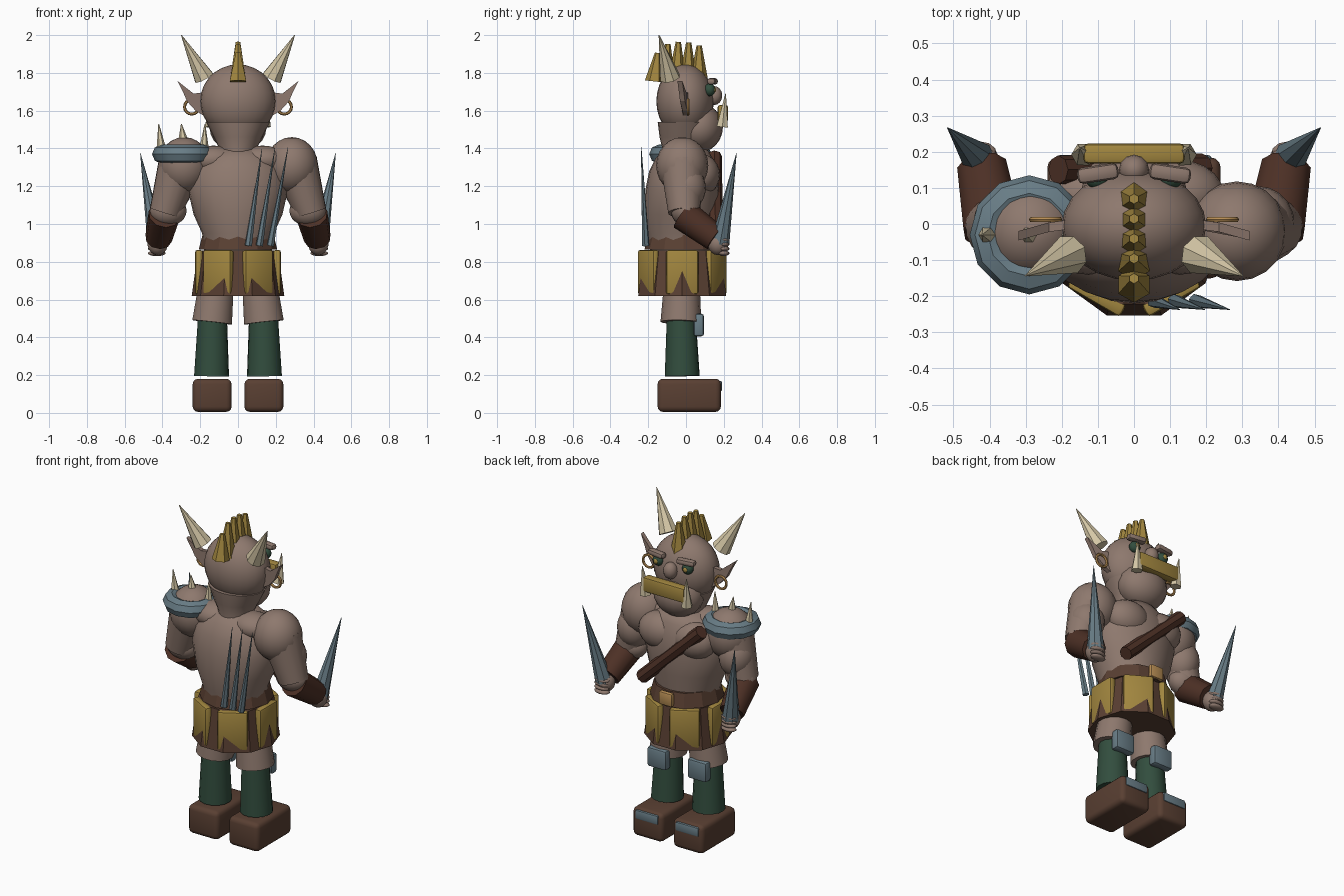
import bpy, bmesh, math
from mathutils import Matrix, Vector

old = bpy.data.objects.get("Cube")
if old:
    bpy.data.objects.remove(old)


def material(name, r, g, b):
    m = bpy.data.materials.new(name)
    m.use_nodes = True
    m.diffuse_color = (r, g, b, 1)
    m.node_tree.nodes["Principled BSDF"].inputs["Base Color"].default_value = (r, g, b, 1)
    return m


skin = material("skin", .27, .19, .155)
gold = material("gold", .36, .24, .05)
brass = material("brass", .48, .27, .09)
steel = material("steel", .14, .205, .24)
leather = material("leather", .10, .05, .032)
dark_leather = material("dark leather", .075, .03, .019)
green = material("dark green", .032, .075, .048)
bone = material("bone", .66, .57, .38)


def make(name, bm, mat, smooth=0):
    bmesh.ops.recalc_face_normals(bm, faces=bm.faces)
    me = bpy.data.meshes.new(name)
    bm.to_mesh(me)
    bm.free()
    me.materials.append(mat)
    ob = bpy.data.objects.new(name, me)
    bpy.context.collection.objects.link(ob)
    if smooth:
        bpy.ops.object.select_all(action='DESELECT')
        ob.select_set(True)
        bpy.context.view_layer.objects.active = ob
        bpy.ops.object.shade_smooth_by_angle(angle=math.radians(smooth))
    return ob


def ball(name, centre, radii, mat=skin, seg=20):
    bm = bmesh.new()
    bmesh.ops.create_uvsphere(bm, u_segments=seg, v_segments=seg // 2 + 2, radius=1,
                              matrix=Matrix.Translation(centre) @ Matrix.Diagonal((*radii, 1)))
    return make(name, bm, mat, 60)


def cone(name, a, b, ra, rb, mat, sides=8, smooth=0, spin=0):
    """Tapered cylinder from point a to point b."""
    a, b = Vector(a), Vector(b)
    turn = (b - a).to_track_quat('Z', 'Y').to_matrix().to_4x4()
    bm = bmesh.new()
    bmesh.ops.create_cone(bm, cap_ends=True, segments=sides, radius1=ra, radius2=rb, depth=(b - a).length,
                          matrix=Matrix.Translation((a + b) / 2) @ turn @ Matrix.Rotation(spin, 4, 'Z'))
    return make(name, bm, mat, smooth)


def box(name, centre, size, mat, bevel=.02, turn=0, segments=2):
    bm = bmesh.new()
    bmesh.ops.create_cube(bm, size=1, matrix=Matrix.Diagonal((*size, 1)))
    bmesh.ops.bevel(bm, geom=bm.edges[:], offset=bevel, segments=segments, affect='EDGES', profile=.5)
    bm.transform(Matrix.Translation(centre) @ Matrix.Rotation(turn, 4, 'Z'))
    return make(name, bm, mat, 35)


def ring(name, centre, major, minor, mat, seg, sides, upright=False):
    bm = bmesh.new()
    rows = []
    for i in range(seg):
        t = math.tau * i / seg
        row = []
        for j in range(sides):
            p = math.tau * j / sides
            r = major + minor * math.cos(p)
            row.append(bm.verts.new((r * math.cos(t), r * math.sin(t), minor * math.sin(p))))
        rows.append(row)
    for i in range(seg):
        for j in range(sides):
            n, k = (i + 1) % seg, (j + 1) % sides
            bm.faces.new((rows[i][j], rows[n][j], rows[n][k], rows[i][k]))
    turn = Matrix.Rotation(math.pi / 2 if upright else 0, 4, 'X')
    bm.transform(Matrix.Translation(centre) @ turn)
    return make(name, bm, mat, 40)


def loft(name, sections, mat, seg=24):
    """Stacked ellipses given as (z, x radius, y radius, y centre)."""
    bm = bmesh.new()
    rows = [[bm.verts.new((rx * math.cos(math.tau * i / seg), cy + ry * math.sin(math.tau * i / seg), z))
             for i in range(seg)] for z, rx, ry, cy in sections]
    for lo, hi in zip(rows, rows[1:]):
        for i in range(seg):
            bm.faces.new((lo[i], lo[(i + 1) % seg], hi[(i + 1) % seg], hi[i]))
    bm.faces.new(rows[0])
    bm.faces.new(rows[-1])
    return make(name, bm, mat, 60)


# Torso, neck and head
loft("torso", [(.86, .18, .17, -.02), (.95, .19, .18, -.025), (1.05, .235, .195, -.025),
               (1.18, .265, .195, -.02), (1.28, .25, .18, -.015), (1.35, .2, .15, -.01),
               (1.40, .11, .11, 0)], skin)
loft("neck", [(1.34, .11, .12, -.01), (1.40, .1, .115, -.01), (1.46, .13, .13, -.01), (1.54, .17, .145, -.005)], skin)
ball("skull", (0, -.005, 1.65), (.2, .152, .195), seg=24)
ball("muzzle", (0, .07, 1.51), (.15, .125, .13))
ball("nose", (0, .15, 1.68), (.042, .042, .05), seg=12)
box("mouth_guard", (0, .195, 1.585), (.28, .055, .09), gold, .012)

for side, s in (("left", 1), ("right", -1)):
    # Face
    ball(f"{side}_eye", (s * .1, .125, 1.71), (.034, .03, .034), green, 12)
    ball(f"{side}_pupil", (s * .1, .15, 1.71), (.015, .009, .015), gold, 8)
    box(f"{side}_brow", (s * .1, .14, 1.755), (.115, .045, .035), skin, .015, -s * .15)
    cone(f"{side}_tusk", (s * .14, .192, 1.515), (s * .15, .21, 1.69), .034, .002, bone, 6)
    cone(f"{side}_horn", (s * .18, -.085, 1.775), (s * .30, -.143, 2.0), .056, .002, bone, 8)
    ring(f"{side}_earring", (s * .245, .012, 1.62), .038, .008, brass, 16, 6, True)
    bm = bmesh.new()
    outline = [(.16, 1.7), (.235, 1.69), (.32, 1.757), (.287, 1.69), (.27, 1.65), (.225, 1.6), (.16, 1.56)]
    face = bm.faces.new([bm.verts.new((s * x, -.012 - max(0, x - .2) * .28, z)) for x, z in outline])
    out = bmesh.ops.extrude_face_region(bm, geom=[face])["geom"]
    bmesh.ops.translate(bm, vec=(0, .026, 0), verts=[v for v in out if isinstance(v, bmesh.types.BMVert)])
    make(f"{side}_ear", bm, skin)

    # Chest and arms
    ball(f"{side}_pectoral", (s * .115, .08, 1.26), (.135, .1, .11))
    ball(f"{side}_trapezius", (s * .13, -.04, 1.34), (.13, .1, .075))
    ball(f"{side}_shoulder", (s * .285, -.02, 1.31), (.138, .138, .15))
    cone(f"{side}_upper_arm", (s * .305, -.02, 1.32), (s * .385, -.01, 1.06), .118, .085, skin, 16, 60)
    ball(f"{side}_biceps", (s * .345, .0, 1.19), (.1, .105, .12))
    ball(f"{side}_elbow", (s * .37, -.005, 1.07), (.098, .075, .08))
    cone(f"{side}_bracer", (s * .39, -.015, 1.05), (s * .42, .155, .925), .085, .072, dark_leather, 10, 50)
    ball(f"{side}_palm", (s * .425, .17, .895), (.055, .055, .06), seg=14)
    for i in range(4):
        ball(f"{side}_finger_{i + 1}", (s * .43, .2, .845 + i * .024), (.05, .03, .015), seg=10)
    cone(f"{side}_dagger", (s * .43, .18, .9), (s * .517, .267, 1.375), .05, .001, steel, 8)

    # Legs and boots
    cone(f"{side}_thigh", (s * .137, -.027, .48), (s * .115, -.022, .68), .108, .095, skin, 14, 50)
    cone(f"{side}_shin", (s * .14, -.02, .195), (s * .135, -.025, .51), .093, .077, green, 14, 50)
    box(f"{side}_knee_plate", (s * .137, .068, .465), (.13, .055, .12), steel, .015)
    box(f"{side}_boot", (s * .137, .017, .093), (.206, .335, .175), leather, .028, 0, 3)
    box(f"{side}_toe_plate", (s * .137, .178, .142), (.155, .025, .055), steel, .008)

# Mohawk spikes, front to back
for i in range(5):
    y = .068 - i * .058
    top = 1.945 + .02 * math.sin(i * .9) - (.03 if i == 4 else 0)
    cone(f"mohawk_{i + 1}", (0, y + (-.004 if i == 4 else 0), 1.755), (0, y * .95 + .005, top), .05, .014, gold, 6)

# Skirt with six hanging panels, belt and buckle
cone("skirt", (0, -.02, .62), (0, -.02, .86), .245, .212, leather, 10, 0, math.pi / 2)
for i in range(6):
    a = math.tau * i / 6
    box(f"skirt_panel_{i + 1}", (.207 * math.cos(a), -.02 + .207 * math.sin(a), .745),
        (.04, .17, .235), gold, .012, a)
cone("belt", (0, -.012, .865), (0, -.012, .95), .208, .186, leather, 12, 0)
box("belt_buckle", (0, .19, .91), (.09, .03, .08), brass, .01)

# Chest strap and shoulder guard with spikes
cone("chest_strap", (.19, .155, .98), (-.21, .15, 1.36), .04, .04, dark_leather, 8)
ring("shoulder_guard", (-.29, -.03, 1.37), .115, .05, steel, 12, 8)
for i, (x, z, lean) in enumerate([(-.405, 1.39, -.015), (-.29, 1.44, -.01), (-.18, 1.39, .005)]):
    cone(f"guard_spike_{i + 1}", (x, -.03, z), (x + lean, -.03, 1.53), .027, .002, bone, 6)

# Blades carried on the back
for i in range(3):
    cone(f"back_blade_{i + 1}", (.055 + i * .058, -.213, .885), (.127 + i * .069, -.237, 1.4 + i * .004),
         .02, .001, steel, 6)
